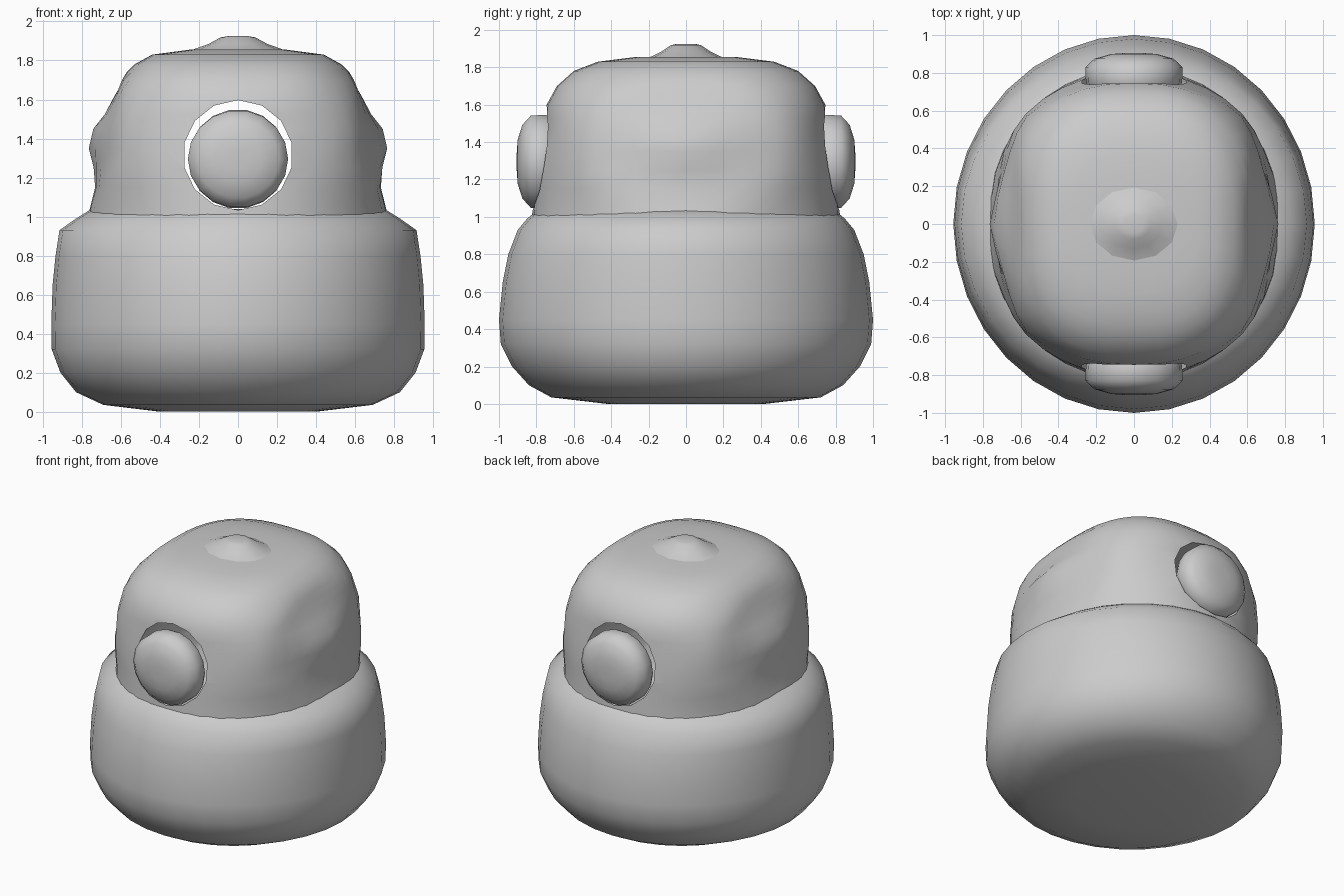
import bpy, bmesh, math
from mathutils import Matrix

cube = bpy.data.objects.get("Cube")
if cube:
    bpy.data.objects.remove(cube, do_unlink=True)

grey = bpy.data.materials.new("plain_grey")
grey.use_nodes = True
COLOUR = (0.6, 0.6, 0.6, 1)
grey.diffuse_color = COLOUR
grey.node_tree.nodes["Principled BSDF"].inputs["Base Color"].default_value = COLOUR


def loft(name, rings, segments, matrix=Matrix(), steps=1):
    """Stack superellipse rings (z, x radius, y radius, exponent) and cap both ends."""
    dense = []
    for a, b in zip(rings, rings[1:]):
        for i in range(steps):
            dense.append([p + (q - p) * i / steps for p, q in zip(a, b)])
    dense.append(rings[-1])
    bm = bmesh.new()
    loops = []
    for z, rx, ry, n in dense:
        loop = []
        for i in range(segments):
            t = math.tau * i / segments
            c, s = math.cos(t), math.sin(t)
            x = math.copysign(abs(c) ** (2 / n), c) * rx
            y = math.copysign(abs(s) ** (2 / n), s) * ry
            loop.append(bm.verts.new(matrix @ Matrix.Translation((x, y, z)).translation))
        loops.append(loop)
    for low, high in zip(loops, loops[1:]):
        for i in range(segments):
            j = (i + 1) % segments
            bm.faces.new((low[i], low[j], high[j], high[i]))
    bm.faces.new(loops[0][::-1])
    bm.faces.new(loops[-1])
    bmesh.ops.recalc_face_normals(bm, faces=bm.faces)
    mesh = bpy.data.meshes.new(name)
    bm.to_mesh(mesh)
    bm.free()
    mesh.materials.append(grey)
    obj = bpy.data.objects.new(name, mesh)
    bpy.context.collection.objects.link(obj)
    return obj


def select_only(obj):
    bpy.ops.object.select_all(action='DESELECT')
    obj.select_set(True)
    bpy.context.view_layer.objects.active = obj


def smooth(obj, degrees):
    select_only(obj)
    bpy.ops.object.shade_smooth_by_angle(angle=math.radians(degrees))


# Wide rounded base
base = loft("base_bowl", [
    (0, .4, .42, 2), (.035, .69, .72, 2), (.1, .83, .84, 2), (.2, .91, .93, 2),
    (.32, .955, .99, 2), (.45, .957, 1, 2), (.65, .95, .98, 2), (.8, .935, .95, 2),
    (.93, .915, .9, 2), (.99, .83, .85, 2), (1.04, .75, .79, 2)], 32)
smooth(base, 50)

# Upper dome, squarer towards the top
dome = loft("upper_dome", [
    (.9, .78, .83, 2.1), (1.05, .77, .82, 2.1), (1.25, .785, .8, 2.2),
    (1.45, .77, .765, 2.3), (1.6, .69, .745, 2.4), (1.7, .61, .69, 2.6),
    (1.78, .53, .6, 2.7), (1.83, .44, .47, 2.6), (1.855, .25, .27, 2.2)], 40, steps=2)

# Oval hollows in the dome sides, each leaving a raised centre
for v in dome.data.vertices:
    r = math.hypot(v.co.y / .57, (v.co.z - 1.38) / .36)
    if r < 1 and abs(v.co.x) > .3:
        v.co.x -= math.copysign(.05 * math.sin(math.pi * r), v.co.x)

# Round socket running through the dome from front to back
bpy.ops.mesh.primitive_cylinder_add(vertices=14, radius=.282, depth=3,
                                    location=(0, 0, 1.315), rotation=(math.pi / 2, 0, 0))
cutter = bpy.context.object
cutter.name = "socket_cutter"
cutter.hide_render = True
cutter.data.materials.append(grey)
cut = dome.modifiers.new("socket", 'BOOLEAN')
cut.object = cutter
cut.operation = 'DIFFERENCE'
cut.solver = 'EXACT'
select_only(dome)
bpy.ops.object.modifier_apply(modifier=cut.name)
bpy.data.objects.remove(cutter, do_unlink=True)
smooth(dome, 50)

# Domed round buttons in the front and back sockets
for name, turn in (("front_button", 1), ("back_button", -1)):
    place = Matrix.Translation((0, 0, 1.295)) @ Matrix.Rotation(turn * math.pi / 2, 4, 'X')
    button = loft(name, [(.72, .24, .24, 2), (.75, .255, .255, 2), (.83, .257, .25, 2),
                         (.875, .21, .2, 2), (.9, .12, .12, 2), (.905, .05, .05, 2)], 18, place)
    smooth(button, 60)

# Low knob on the crown
knob = loft("crown_knob", [(1.83, .29, .26, 2), (1.86, .22, .18, 2), (1.885, .15, .13, 2),
                           (1.918, .09, .08, 2), (1.925, .05, .05, 2)], 12)
smooth(knob, 60)
